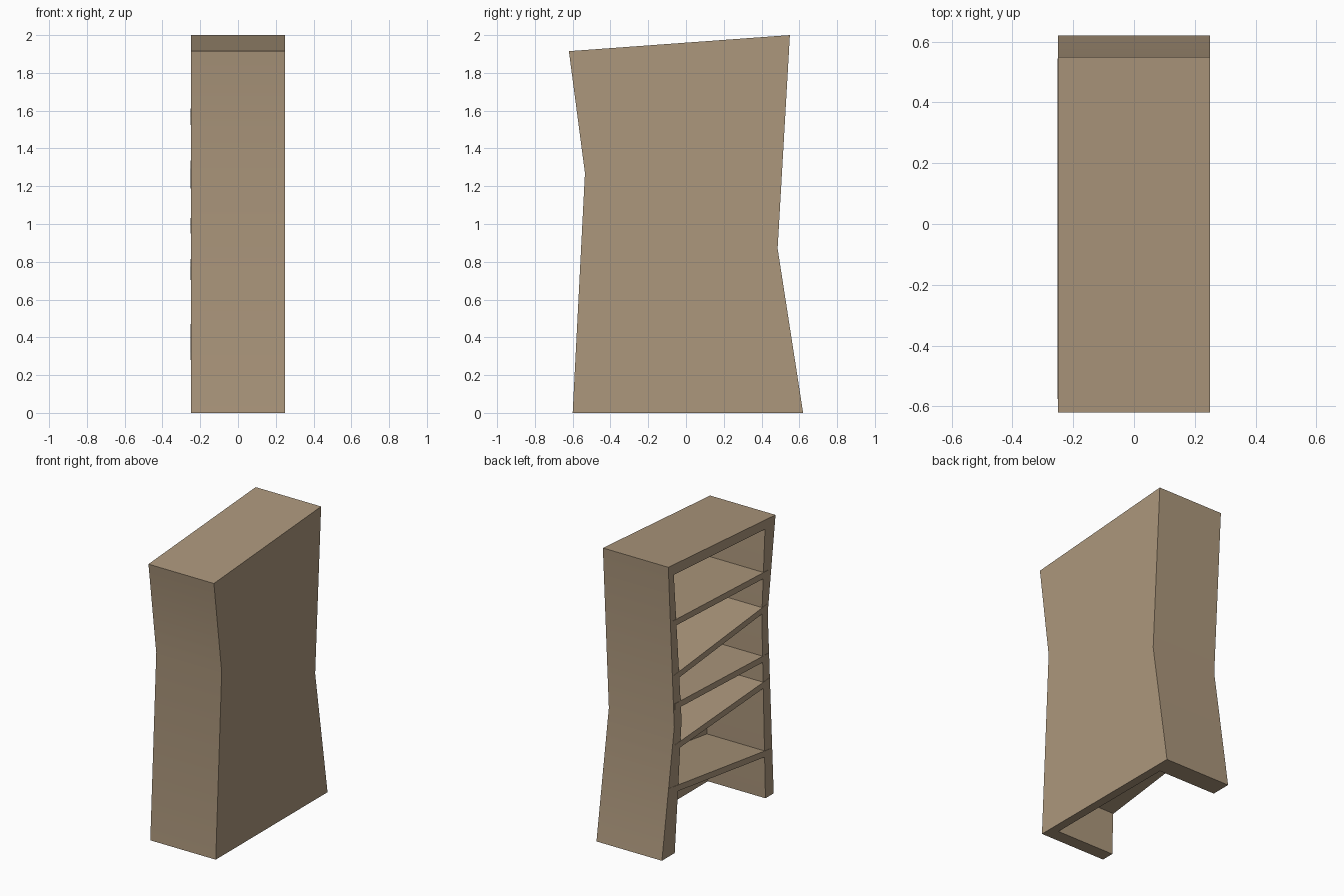
import bpy
import bmesh

cube = bpy.data.objects.get("Cube")
if cube:
    bpy.data.objects.remove(cube, do_unlink=True)

wood = bpy.data.materials.new("tan_wood")
wood.use_nodes = True
tan = (0.413, 0.309, 0.202, 1)
wood.diffuse_color = tan
wood.node_tree.nodes["Principled BSDF"].inputs["Base Color"].default_value = tan


def slab(name, outline, x0, x1):
    """Extrude a (y, z) outline from x0 to x1."""
    bm = bmesh.new()
    face = bm.faces.new([bm.verts.new((x0, y, z)) for y, z in outline])
    grown = bmesh.ops.extrude_face_region(bm, geom=[face])["geom"]
    moved = [v for v in grown if isinstance(v, bmesh.types.BMVert)]
    bmesh.ops.translate(bm, verts=moved, vec=(x1 - x0, 0, 0))
    bmesh.ops.recalc_face_normals(bm, faces=bm.faces)
    mesh = bpy.data.meshes.new(name)
    bm.to_mesh(mesh)
    bm.free()
    mesh.materials.append(wood)
    obj = bpy.data.objects.new(name, mesh)
    bpy.context.collection.objects.link(obj)
    return obj


# Crooked cabinet outline, from front foot over the top to back foot
outer = [(-0.60, 0), (-0.535, 1.27), (-0.62, 1.915),
         (0.55, 2), (0.485, 0.87), (0.62, 0)]
# Inner opening, from back foot over the top to front foot
inner = [(0.48, 0), (0.405, 0.89), (0.49, 1.925),
         (-0.505, 1.86), (-0.47, 1.27), (-0.51, 0)]

parts = [
    slab("cabinet_frame", outer + inner, -0.25, 0.19),
    slab("back_panel", outer, 0.19, 0.25),
]

# Tilted shelves: front y, front z, back y, back z (centre lines)
shelves = [
    (-0.575, 0.30, 0.545, 0.45),
    (-0.55, 0.795, 0.49, 0.725),
    (-0.54, 0.97, 0.48, 1.01),
    (-0.525, 1.315, 0.49, 1.21),
    (-0.54, 1.545, 0.50, 1.59),
]
half = 0.021
for i, (fy, fz, by, bz) in enumerate(shelves, 1):
    outline = [(fy, fz - half), (by, bz - half), (by, bz + half), (fy, fz + half)]
    parts.append(slab(f"shelf_{i}", outline, -0.252, 0.20))

# Soften only the shallow bends in the sides
bpy.ops.object.select_all(action="DESELECT")
for obj in parts:
    obj.select_set(True)
bpy.context.view_layer.objects.active = parts[0]
bpy.ops.object.shade_smooth_by_angle(angle=0.5)
